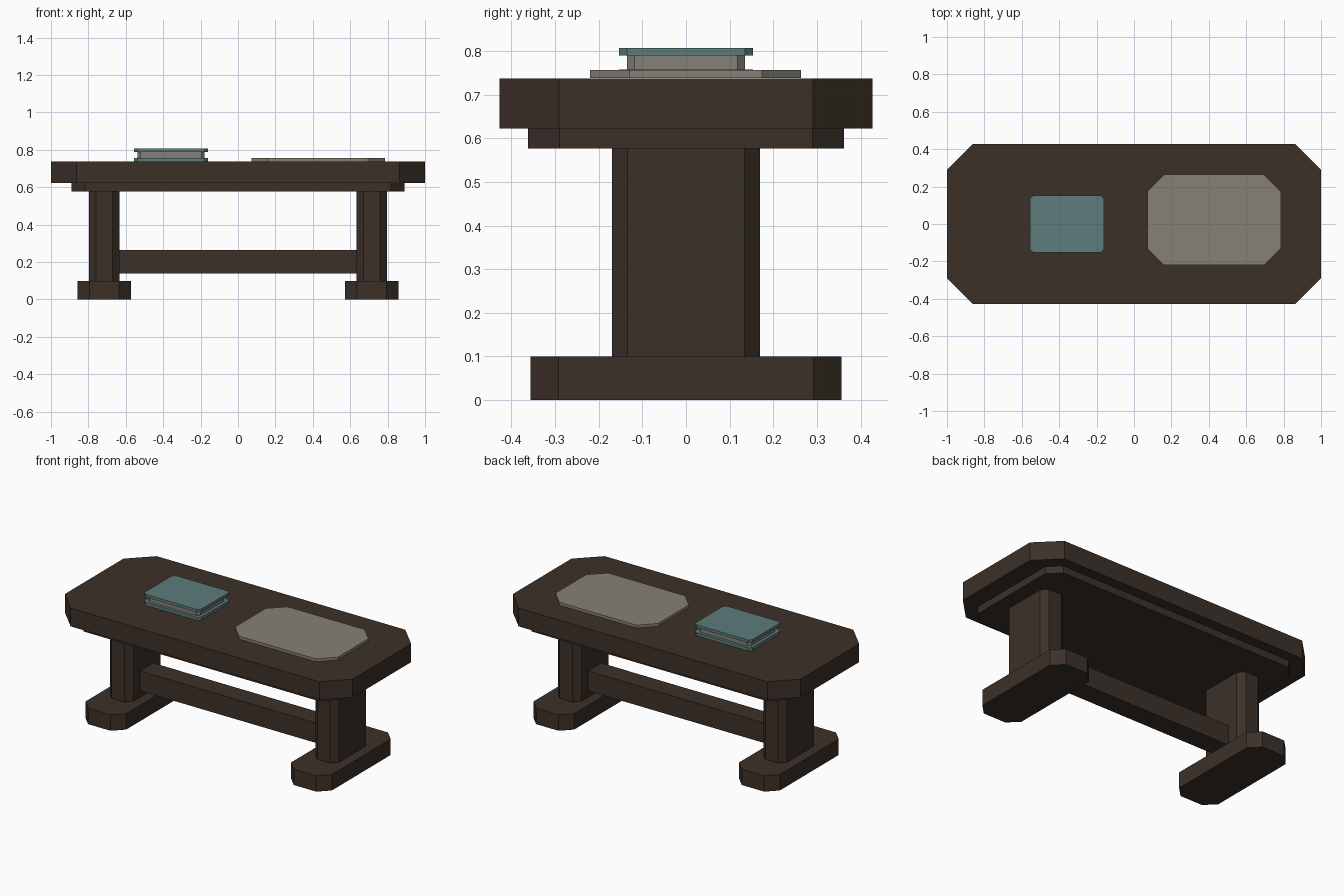
import bpy, bmesh

if "Cube" in bpy.data.objects:
    bpy.data.objects.remove(bpy.data.objects["Cube"])


def material(name, rgb):
    m = bpy.data.materials.new(name)
    m.diffuse_color = (*rgb, 1)
    m.use_nodes = True
    m.node_tree.nodes["Principled BSDF"].inputs["Base Color"].default_value = m.diffuse_color
    return m


wood = material("dark_wood", (0.045, 0.030, 0.022))
teal = material("teal_cover", (0.11, 0.20, 0.20))
paper = material("paper", (0.24, 0.22, 0.185))


def slab(name, x, y, z, cut, mat):
    """Extruded rectangle with its four vertical corners cut off by `cut`."""
    (x0, x1), (y0, y1), (z0, z1) = x, y, z
    if cut:
        outline = [(x0 + cut, y0), (x1 - cut, y0), (x1, y0 + cut), (x1, y1 - cut),
                   (x1 - cut, y1), (x0 + cut, y1), (x0, y1 - cut), (x0, y0 + cut)]
    else:
        outline = [(x0, y0), (x1, y0), (x1, y1), (x0, y1)]
    bm = bmesh.new()
    base = bm.faces.new([bm.verts.new((px, py, z0)) for px, py in outline])
    ext = bmesh.ops.extrude_face_region(bm, geom=[base], use_keep_orig=True)
    top = [v for v in ext["geom"] if isinstance(v, bmesh.types.BMVert)]
    bmesh.ops.translate(bm, verts=top, vec=(0, 0, z1 - z0))
    bmesh.ops.recalc_face_normals(bm, faces=bm.faces[:])
    mesh = bpy.data.meshes.new(name)
    bm.to_mesh(mesh)
    bm.free()
    mesh.materials.append(mat)
    ob = bpy.data.objects.new(name, mesh)
    bpy.context.collection.objects.link(ob)
    return ob


def sym(half, centre=0.0):
    return (centre - half, centre + half)


# Table top and the apron beneath it
slab("table_top", sym(1.0), sym(0.427), (0.622, 0.737), 0.136, wood)
slab("apron", sym(0.89), sym(0.362), (0.577, 0.622), 0.072, wood)

# Pedestal legs on broad feet
for side, cx in (("left", -0.715), ("right", 0.715)):
    slab(side + "_leg", sym(0.081, cx), sym(0.17), (0.10, 0.577), 0.036, wood)
    slab(side + "_foot", sym(0.142, cx), sym(0.356), (0.0, 0.10), 0.064, wood)

# Stretcher between the legs
slab("stretcher", sym(0.636), sym(0.065), (0.14, 0.265), 0, wood)

# Book: two covers with a page block between
slab("book_back_cover", sym(0.198, -0.358), sym(0.153), (0.738, 0.757), 0.018, teal)
slab("book_pages", sym(0.179, -0.358), sym(0.135), (0.757, 0.789), 0.017, paper)
slab("book_front_cover", sym(0.198, -0.358), sym(0.153), (0.789, 0.807), 0.018, teal)

# Loose sheet lying on the table
slab("paper_sheet", sym(0.357, 0.428), sym(0.242, 0.022), (0.738, 0.756), 0.09, paper)
